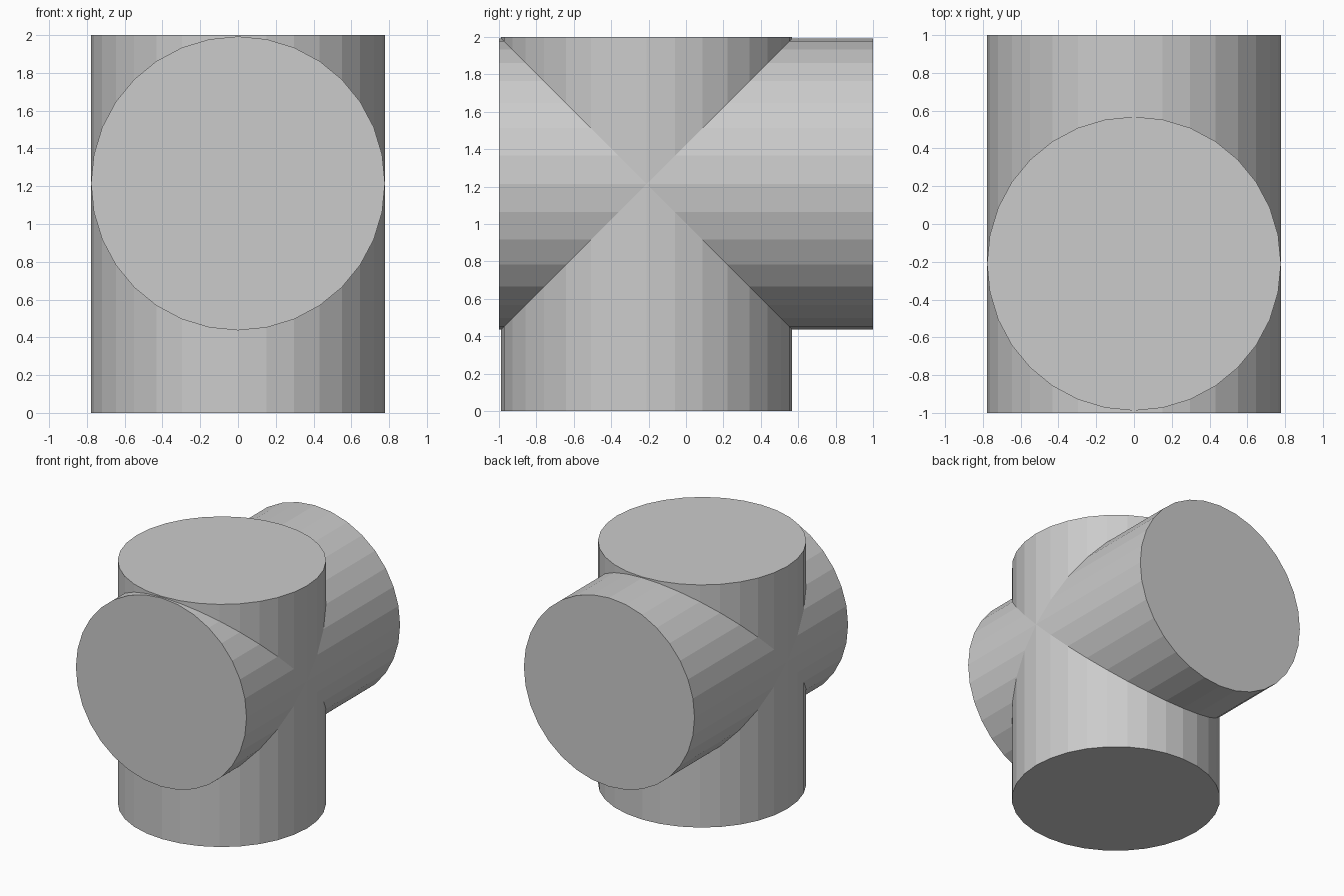
import bpy
from math import pi

if "Cube" in bpy.data.objects:
    bpy.data.objects.remove(bpy.data.objects["Cube"])

RADIUS = 0.778
SIDES = 32


def pipe(name, location, rotation=(0, 0, 0)):
    bpy.ops.mesh.primitive_cylinder_add(vertices=SIDES, radius=RADIUS, depth=2,
                                        location=location, rotation=rotation)
    obj = bpy.context.object
    obj.name = obj.data.name = name
    return obj


# Upright cylinder, and an equal one lying front to back through it
upright = pipe("crossed_cylinders", (0, -0.21, 1))
crossbar = pipe("horizontal_cylinder", (0, 0, 1.215), (pi / 2, 0, 0))

# Merge both into one solid with clean mitred seams
union = upright.modifiers.new("union", 'BOOLEAN')
union.operation = 'UNION'
union.solver = 'EXACT'
union.object = crossbar
bpy.context.view_layer.objects.active = upright
bpy.ops.object.modifier_apply(modifier=union.name)
bpy.data.objects.remove(crossbar)
